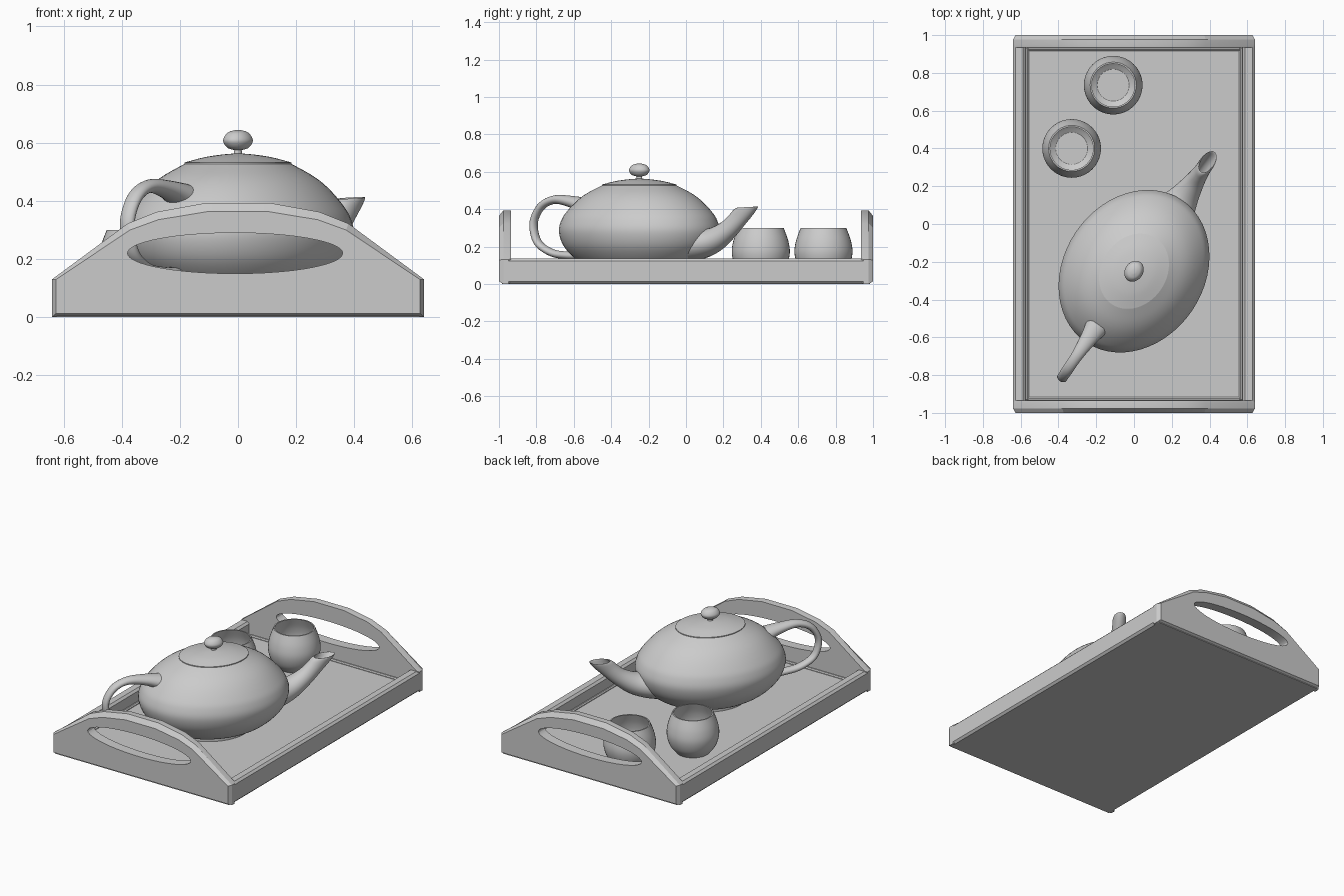
import bpy, bmesh, math
from mathutils import Vector, Matrix

cube = bpy.data.objects.get("Cube")
if cube:
    bpy.data.objects.remove(cube, do_unlink=True)

grey = bpy.data.materials.new("plain grey")
grey.use_nodes = True
grey.diffuse_color = (0.6, 0.6, 0.6, 1)
grey.node_tree.nodes["Principled BSDF"].inputs["Base Color"].default_value = (0.6, 0.6, 0.6, 1)

FLOOR = 0.05
POT = Matrix.Translation((0, -0.25, 0)) @ Matrix.Rotation(math.radians(56), 4, "Z")
STRETCH = POT @ Matrix.Diagonal((1.1, 0.9, 1, 1))


def finish(name, bm, matrix=Matrix(), sharp=35):
    """Turn a bmesh into a named, shaded object."""
    bmesh.ops.transform(bm, matrix=matrix, verts=bm.verts)
    bmesh.ops.remove_doubles(bm, verts=bm.verts, dist=0.0005)
    bmesh.ops.recalc_face_normals(bm, faces=bm.faces)
    mesh = bpy.data.meshes.new(name)
    bm.to_mesh(mesh)
    bm.free()
    mesh.materials.append(grey)
    mesh.shade_smooth()
    mesh.set_sharp_from_angle(angle=math.radians(sharp))
    obj = bpy.data.objects.new(name, mesh)
    bpy.context.collection.objects.link(obj)
    return obj


def loft(name, rings, matrix=Matrix(), sharp=35):
    """Skin equal rings of points and cap both ends."""
    bm = bmesh.new()
    loops = [[bm.verts.new(p) for p in ring] for ring in rings]
    n = len(loops[0])
    for a, b in zip(loops, loops[1:]):
        for i in range(n):
            j = (i + 1) % n
            bm.faces.new((a[i], a[j], b[j], b[i]))
    bm.faces.new(loops[0])
    bm.faces.new(loops[-1])
    return finish(name, bm, matrix, sharp)


def smooth_path(points, steps=6):
    """Catmull-Rom interpolation through tuples of any length."""
    p = [Vector(q) for q in points]
    p = [p[0]] + p + [p[-1]]
    out = []
    for a, b, c, d in zip(p, p[1:], p[2:], p[3:]):
        for k in range(steps):
            t = k / steps
            out.append(0.5 * (2 * b + (c - a) * t + (2 * a - 5 * b + 4 * c - d) * t**2
                              + (3 * b - a - 3 * c + d) * t**3))
    return out + [p[-1]]


def lathe(name, runs, matrix, n=56):
    """Revolve smooth runs of (radius, z); runs meet at crisp edges."""
    profile = [q for run in runs for q in smooth_path(run)]
    angles = [2 * math.pi * i / n for i in range(n)]
    return loft(name, [[(max(r, 0.0002) * math.cos(a), max(r, 0.0002) * math.sin(a), z)
                        for a in angles] for r, z in profile], matrix)


def tube(name, sections, n=24):
    """Sweep ovals given as (along, z, in-plane radius, side radius, tilt)."""
    rings = []
    for u, z, r, side, tilt in smooth_path(sections):
        c, s = math.cos(math.radians(tilt)), math.sin(math.radians(tilt))
        ring = []
        for i in range(n):
            a = 2 * math.pi * i / n
            ring.append((u + r * c * math.cos(a), side * math.sin(a), z + r * s * math.cos(a)))
        rings.append(ring)
    return loft(name, rings, POT, 50)


def box(name, centre, size, bevel=0.0):
    bm = bmesh.new()
    bmesh.ops.create_cube(bm, size=1, matrix=Matrix.Translation(centre) @ Matrix.Diagonal((*size, 1)))
    if bevel:
        bmesh.ops.bevel(bm, geom=bm.edges[:], offset=bevel, segments=1, affect="EDGES")
    return finish(name, bm, sharp=20)


# Tray floor, side walls and skirting
box("tray_floor", (0, 0, 0.03), (1.24, 1.96, 0.04))
box("tray_underside", (0, 0, 0.0125), (1.25, 1.97, 0.025))
for side, word in ((-1, "right"), (1, "left")):
    box(word + "_wall", (side * 0.607, 0, 0.0675), (0.066, 1.98, 0.135), 0.013)
    box(word + "_skirting", (side * 0.567, 0, FLOOR), (0.02, 1.87, 0.02), 0.006)

# Arched end panels with oval hand holes
half = [(0.64, 0.0), (0.64, 0.13), (0.38, 0.322), (0.28, 0.362), (0.11, 0.393)]
outline = half + [(-x, z) for x, z in reversed(half)]
for side, word in ((-1, "front"), (1, "back")):
    rings = []
    for y, inset, drop in ((1, 0.013, 0.11), (0.977, 0, 0), (0.948, 0, 0), (0.935, 0.01, 0.03)):
        rings.append([(x * (1 - inset / 0.64), side * y, inset + z * (1 - drop)) for x, z in outline])
    panel = loft(word + "_panel", rings, sharp=15)
    oval = [(0.37 * math.cos(i * math.pi / 32) - 0.01, 0.22 + 0.07 * math.sin(i * math.pi / 32))
            for i in range(64)]
    cutter = loft("hole_cutter", [[(x, side * y, z) for x, z in oval] for y in (0.8, 1.1)])
    cutter.hide_render = True
    cut = panel.modifiers.new("hand_hole", "BOOLEAN")
    cut.operation = "DIFFERENCE"
    cut.object = cutter
    bpy.context.view_layer.objects.active = panel
    bpy.ops.object.modifier_apply(modifier=cut.name)
    bpy.data.objects.remove(cutter, do_unlink=True)
    panel.data.set_sharp_from_angle(angle=math.radians(15))
    box(word + "_skirting", (0, side * 0.927, FLOOR), (1.13, 0.02, 0.02), 0.006)

# Teapot body, lid and knob
lathe("teapot_body", [
    [(0, FLOOR), (0.2, FLOOR)],
    [(0.2, FLOOR), (0.2, 0.07)],
    [(0.2, 0.07), (0.27, 0.095), (0.335, 0.14), (0.39, 0.205), (0.413, 0.28), (0.4, 0.342),
     (0.37, 0.39), (0.32, 0.445), (0.265, 0.487), (0.185, 0.53)],
    [(0.185, 0.53), (0, 0.53)]], STRETCH)
lathe("teapot_lid", [
    [(0, 0.525), (0.191, 0.525)],
    [(0.191, 0.525), (0.191, 0.532)],
    [(0.191, 0.532), (0.12, 0.55), (0.06, 0.559), (0.015, 0.563)],
    [(0.015, 0.563), (0.013, 0.575)],
    [(0.013, 0.575), (0.038, 0.583), (0.053, 0.607), (0.04, 0.632), (0.018, 0.642), (0, 0.644)]],
    STRETCH)

# Spout, folding back inside at its level mouth
tube("teapot_spout", [
    (0.3, 0.2, 0.085, 0.13, 90), (0.4, 0.215, 0.08, 0.105, 100), (0.49, 0.24, 0.066, 0.075, 118),
    (0.575, 0.293, 0.054, 0.053, 138), (0.64, 0.352, 0.054, 0.042, 155),
    (0.692, 0.405, 0.066, 0.04, 180), (0.69, 0.402, 0.057, 0.033, 180),
    (0.64, 0.352, 0.04, 0.03, 155), (0.58, 0.298, 0.03, 0.03, 138)])

# Handle loop, flared where it joins the shoulder
tube("teapot_handle", [
    (-0.34, 0.41, 0.05, 0.065, 90), (-0.43, 0.437, 0.034, 0.045, 97),
    (-0.54, 0.451, 0.023, 0.031, 95), (-0.625, 0.42, 0.021, 0.029, 135),
    (-0.675, 0.35, 0.02, 0.028, 170), (-0.678, 0.28, 0.02, 0.028, 185),
    (-0.645, 0.212, 0.02, 0.028, 220), (-0.56, 0.166, 0.02, 0.028, 255),
    (-0.46, 0.152, 0.021, 0.03, 268), (-0.36, 0.15, 0.022, 0.035, 270)])

# Cups
for word, x, y in (("back_cup", -0.11, 0.735), ("front_cup", -0.33, 0.4)):
    lathe(word, [
        [(0, FLOOR), (0.1, FLOOR)],
        [(0.1, FLOOR), (0.138, 0.1), (0.155, 0.165), (0.147, 0.23), (0.122, 0.3)],
        [(0.122, 0.3), (0.114, 0.3)],
        [(0.114, 0.3), (0.138, 0.23), (0.145, 0.165), (0.128, 0.105), (0.085, 0.07)],
        [(0.085, 0.07), (0, 0.07)]], Matrix.Translation((x, y, 0)), 40)
